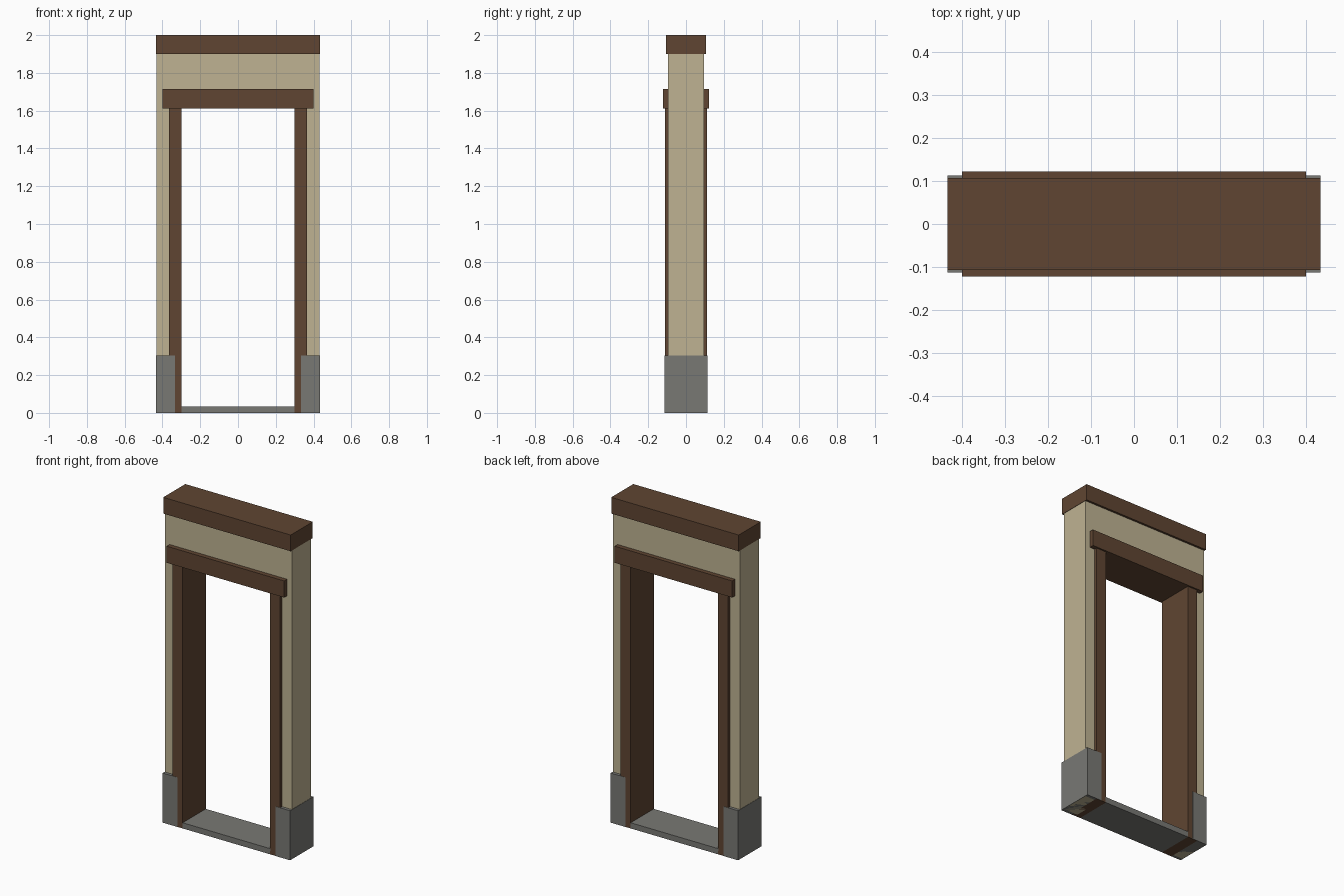
import bpy, bmesh
from mathutils import Vector

if "Cube" in bpy.data.objects:
    bpy.data.objects.remove(bpy.data.objects["Cube"])


def material(name, rgb):
    m = bpy.data.materials.new(name)
    m.diffuse_color = (*rgb, 1)
    m.use_nodes = True
    m.node_tree.nodes["Principled BSDF"].inputs["Base Color"].default_value = m.diffuse_color
    return m


WOOD = material("dark_wood", (0.115, 0.06, 0.032))
PLASTER = material("plaster", (0.52, 0.45, 0.29))
STONE = material("stone", (0.19, 0.19, 0.175))


def finish(name, bm, mat):
    bmesh.ops.recalc_face_normals(bm, faces=bm.faces)
    me = bpy.data.meshes.new(name)
    bm.to_mesh(me)
    bm.free()
    me.materials.append(mat)
    ob = bpy.data.objects.new(name, me)
    bpy.context.collection.objects.link(ob)
    return ob


def box(name, x0, x1, half_y, z0, z1, mat):
    bm = bmesh.new()
    bmesh.ops.create_cube(bm, size=1)
    for v in bm.verts:
        v.co = Vector((x0 + (v.co.x + 0.5) * (x1 - x0),
                       v.co.y * 2 * half_y,
                       z0 + (v.co.z + 0.5) * (z1 - z0)))
    return finish(name, bm, mat)


# Plaster wall: arch-shaped profile pushed through its thickness
bm = bmesh.new()
outer, inner, top, opening = 0.432, 0.333, 1.92, 1.66
profile = [(-outer, 0), (-outer, top), (outer, top), (outer, 0),
           (inner, 0), (inner, opening), (-inner, opening), (-inner, 0)]
face = bm.faces.new([bm.verts.new((x, -0.094, z)) for x, z in profile])
ext = bmesh.ops.extrude_face_region(bm, geom=[face])
bmesh.ops.translate(bm, vec=(0, 0.188, 0),
                    verts=[g for g in ext["geom"] if isinstance(g, bmesh.types.BMVert)])
finish("plaster_wall", bm, PLASTER)

# Top beam, lintel and threshold
box("top_beam", -0.434, 0.434, 0.107, 1.9, 2.0, WOOD)
box("lintel", -0.4, 0.4, 0.122, 1.612, 1.714, WOOD)
box("threshold", -0.3, 0.3, 0.112, 0, 0.035, STONE)

# Door jambs and stone plinths on both sides
for side, s in (("left", -1), ("right", 1)):
    box(side + "_jamb", *sorted((s * 0.298, s * 0.366)), 0.112, 0, 1.612, WOOD)
    box(side + "_plinth", *sorted((s * 0.333, s * 0.434)), 0.113, 0, 0.305, STONE)
